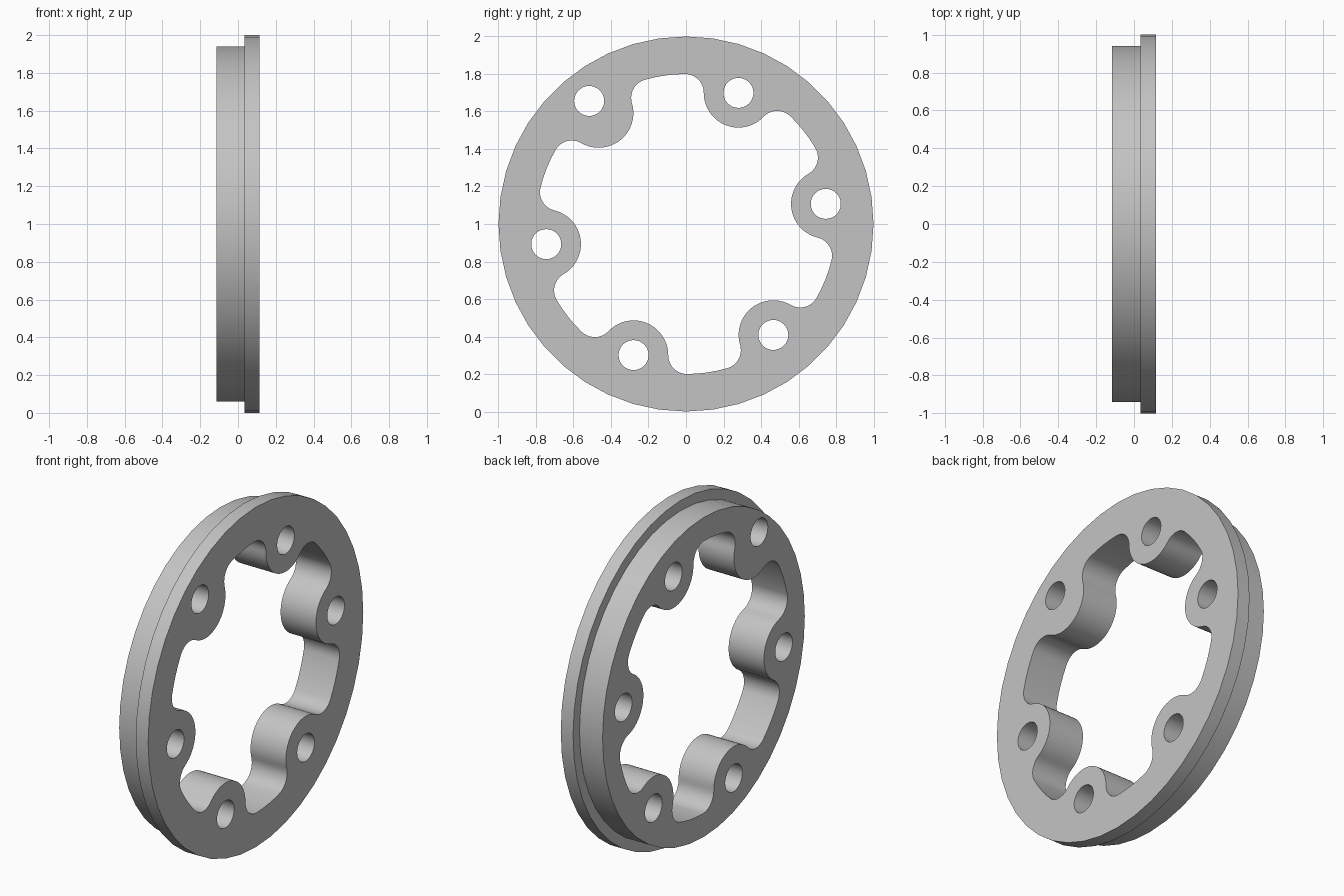
import bpy
import bmesh
from math import radians, degrees, cos, sin, acos, atan2, pi

cube = bpy.data.objects.get("Cube")
if cube:
    bpy.data.objects.remove(cube, do_unlink=True)

# Main dimensions
BACK, STEP, FRONT = -0.115, 0.035, 0.115
BODY_R, FLANGE_R, BORE_R = 0.94, 1.0, 0.8
LOBE_DIST, LOBE_R, FILLET_R, HOLE_R = 0.753, 0.185, 0.1, 0.08
FIRST, COUNT = 8.2, 6
OFFSET_LOBE, OFFSET_DIST = 2, 0.835


def arc(cy, cz, r, start, end, n):
    """Points along an arc in the YZ plane, leaving out the last one."""
    return [(cy + r * cos(radians(start + (end - start) * i / n)),
             cz + r * sin(radians(start + (end - start) * i / n)))
            for i in range(n)]


def loft(bm, sections):
    """Closed solid through (x, points) sections along X."""
    rings = [[bm.verts.new((x, y, z + 1)) for y, z in pts] for x, pts in sections]
    n = len(rings[0])
    for a, b in zip(rings, rings[1:]):
        for i in range(n):
            j = (i + 1) % n
            bm.faces.new((a[i], a[j], b[j], b[i]))
    bm.faces.new(rings[0][::-1])
    bm.faces.new(rings[-1])


def finish(bm, name):
    bmesh.ops.recalc_face_normals(bm, faces=bm.faces)
    mesh = bpy.data.meshes.new(name)
    bm.to_mesh(mesh)
    bm.free()
    obj = bpy.data.objects.new(name, mesh)
    bpy.context.collection.objects.link(obj)
    return obj


def bore_profile():
    """Round bore with inward lobes blended by fillets."""
    d = BORE_R - FILLET_R
    spread = degrees(acos((LOBE_DIST**2 + d**2 - (LOBE_R + FILLET_R)**2)
                          / (2 * LOBE_DIST * d)))
    fy, fz = d * cos(radians(spread)), d * sin(radians(spread))
    touch = degrees(atan2(fz, LOBE_DIST - fy))
    pts = []
    for k in range(COUNT):
        a = FIRST + k * 360 / COUNT
        c, s = cos(radians(a)), sin(radians(a))
        local = arc(fy, -fz, FILLET_R, -spread, touch, 10)
        local += arc(LOBE_DIST, 0, LOBE_R, 180 + touch, 180 - touch, 20)
        local += arc(fy, fz, FILLET_R, -touch, spread, 10)
        local += arc(0, 0, BORE_R, spread, 360 / COUNT - spread, 4)
        pts += [(y * c - z * s, y * s + z * c) for y, z in local]
    return pts


# Stepped disc: body plus wider flange
bm = bmesh.new()
body = arc(0, 0, BODY_R, 90, 450, 44)
rim = arc(0, 0, FLANGE_R, 90, 450, 44)
loft(bm, [(BACK, body), (STEP, body), (STEP, rim), (FRONT, rim)])
ring = finish(bm, "flanged_ring")

# Cutter: lobed bore and bolt holes, one hole set further out
bm = bmesh.new()
bore = bore_profile()
loft(bm, [(-0.3, bore), (0.3, bore)])
for k in range(COUNT):
    a = radians(FIRST + k * 360 / COUNT)
    dist = OFFSET_DIST if k == OFFSET_LOBE else LOBE_DIST
    hole = arc(dist * cos(a), dist * sin(a), HOLE_R, 0, 360, 32)
    loft(bm, [(-0.3, hole), (0.3, hole)])
cutter = finish(bm, "bore_cutter")
cutter.hide_render = True

cut = ring.modifiers.new("bore_and_holes", 'BOOLEAN')
cut.operation = 'DIFFERENCE'
cut.solver = 'EXACT'
cut.object = cutter

bpy.ops.object.select_all(action='DESELECT')
ring.select_set(True)
bpy.context.view_layer.objects.active = ring
bpy.ops.object.modifier_apply(modifier=cut.name)
bpy.data.objects.remove(cutter, do_unlink=True)

# Plain grey finish
grey = bpy.data.materials.new("light_grey")
grey.use_nodes = True
colour = (0.55, 0.55, 0.55, 1)
grey.diffuse_color = colour
grey.node_tree.nodes["Principled BSDF"].inputs["Base Color"].default_value = colour
ring.data.materials.clear()
ring.data.materials.append(grey)
bpy.ops.object.shade_smooth_by_angle(angle=radians(30))
